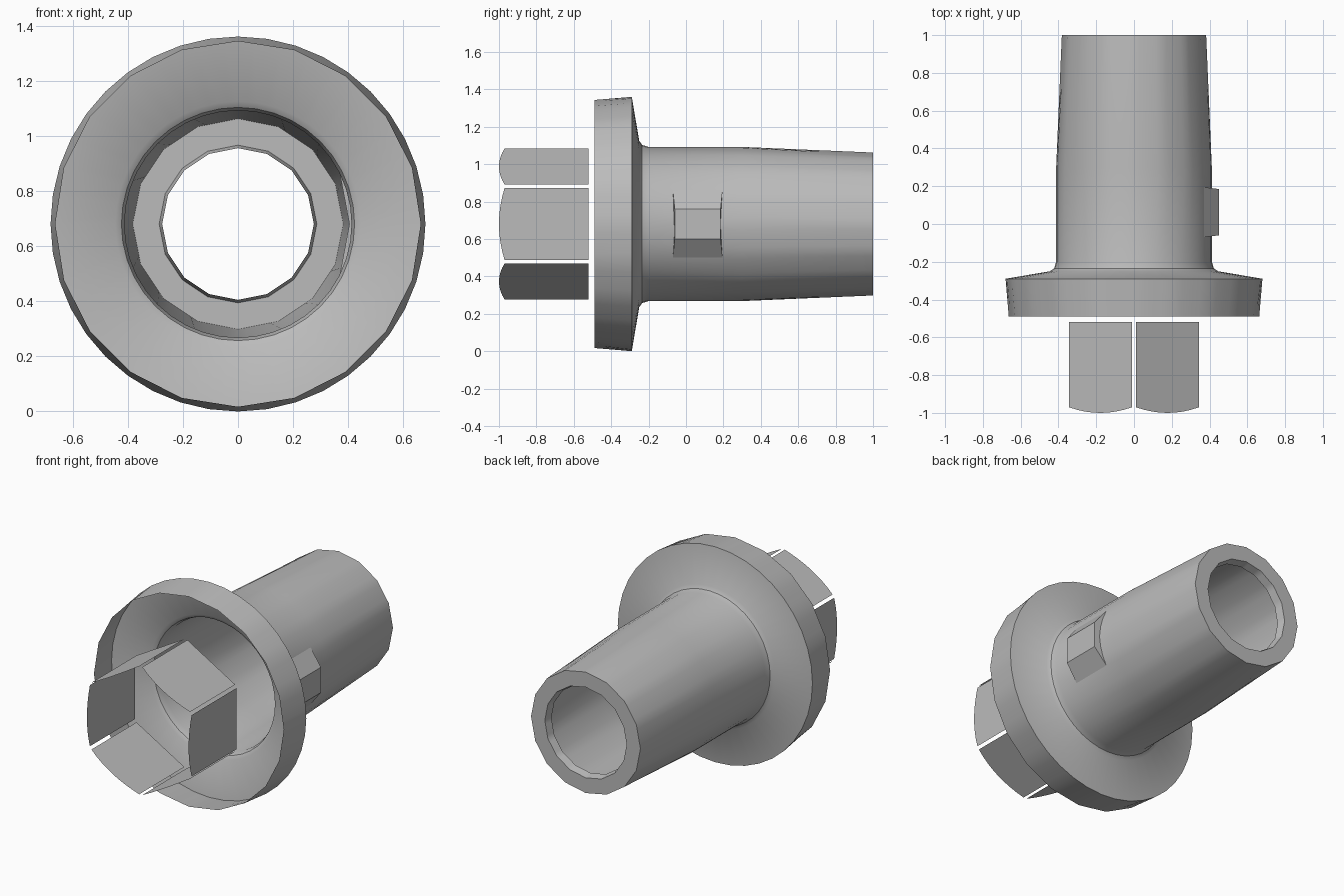
import bpy, bmesh, math
from mathutils import Vector, Matrix

if "Cube" in bpy.data.objects:
    bpy.data.objects.remove(bpy.data.objects["Cube"], do_unlink=True)

AXIS_Z = 0.68      # height of the hub axis
SEGMENTS = 80

grey = bpy.data.materials.new("plain grey")
grey.use_nodes = True
colour = (0.5, 0.5, 0.5, 1)
grey.diffuse_color = colour
grey.node_tree.nodes["Principled BSDF"].inputs["Base Color"].default_value = colour


def finish(name, bm, smooth=False):
    """Turn a bmesh into a named grey object on the hub axis."""
    bmesh.ops.recalc_face_normals(bm, faces=bm.faces)
    mesh = bpy.data.meshes.new(name)
    bm.to_mesh(mesh)
    bm.free()
    mesh.materials.append(grey)
    obj = bpy.data.objects.new(name, mesh)
    obj.location.z = AXIS_Z
    bpy.context.collection.objects.link(obj)
    if smooth:
        bpy.ops.object.select_all(action="DESELECT")
        obj.select_set(True)
        bpy.context.view_layer.objects.active = obj
        bpy.ops.object.shade_smooth_by_angle(angle=math.radians(25))
    return obj


def ring(bm, y, radius, sides):
    """Ring of points lying on a regular polygon around the y axis."""
    step = math.tau / sides
    verts = []
    for i in range(SEGMENTS):
        a = math.tau * i / SEGMENTS
        r = radius * math.cos(step / 2) / math.cos(a % step - step / 2)
        verts.append(bm.verts.new((r * math.sin(a), y, r * math.cos(a))))
    return verts


def lathe(name, profile):
    """Thin shell joining polygonal rings given as (y, radius, sides)."""
    bm = bmesh.new()
    rings = [ring(bm, *p) for p in profile]
    for a, b in zip(rings, rings[1:]):
        for i in range(SEGMENTS):
            j = (i + 1) % SEGMENTS
            bm.faces.new((a[i], a[j], b[j], b[i]))
    return finish(name, bm, smooth=True)


# Hollow flange skirt, sleeve, end ring and turned-in lip
lathe("flanged_sleeve", [
    (-0.49, 0.663, 20), (-0.29, 0.68, 40), (-0.25, 0.445, 40),
    (-0.235, 0.423, 40), (-0.2, 0.412, 40), (0.3, 0.412, 40),
    (1.0, 0.382, 16), (1.0, 0.286, 16), (0.95, 0.275, 16),
])

# Locating key on the side of the sleeve
bm = bmesh.new()
section = [(0.37, -0.18), (0.45, -0.08), (0.45, 0.08), (0.37, 0.18), (0.404, 0)]
ends = [[bm.verts.new((x, y, z)) for x, z in section] for y in (-0.06, 0.185)]
for v in ends[0][:4]:
    v.co.y -= 0.01 if v.co.x < 0.4 else 0
for v in ends[1][:4]:
    v.co.y += 0.01 if v.co.x < 0.4 else 0
for end in ends:
    bm.faces.new(end)
for i in range(3):
    bm.faces.new((ends[0][i], ends[0][i + 1], ends[1][i + 1], ends[1][i]))
finish("side_key", bm)

# Six flat blades around a hexagon, with bowed front edges
HEX_RADIUS = 0.41
half = HEX_RADIUS / 2 - 0.012
apothem = HEX_RADIUS * math.cos(math.pi / 6)
for k in range(6):
    bm = bmesh.new()
    outline = [(half, -0.52), (-half, -0.52)]
    for i in range(9):
        t = -1 + i / 4
        outline.append((half * t, -1 + 0.03 * t * t))
    turn = Matrix.Rotation(k * math.pi / 3, 4, "Y")
    bm.faces.new([bm.verts.new(turn @ Vector((apothem, y, z))) for z, y in outline])
    finish(f"hex_blade_{k + 1}", bm)
